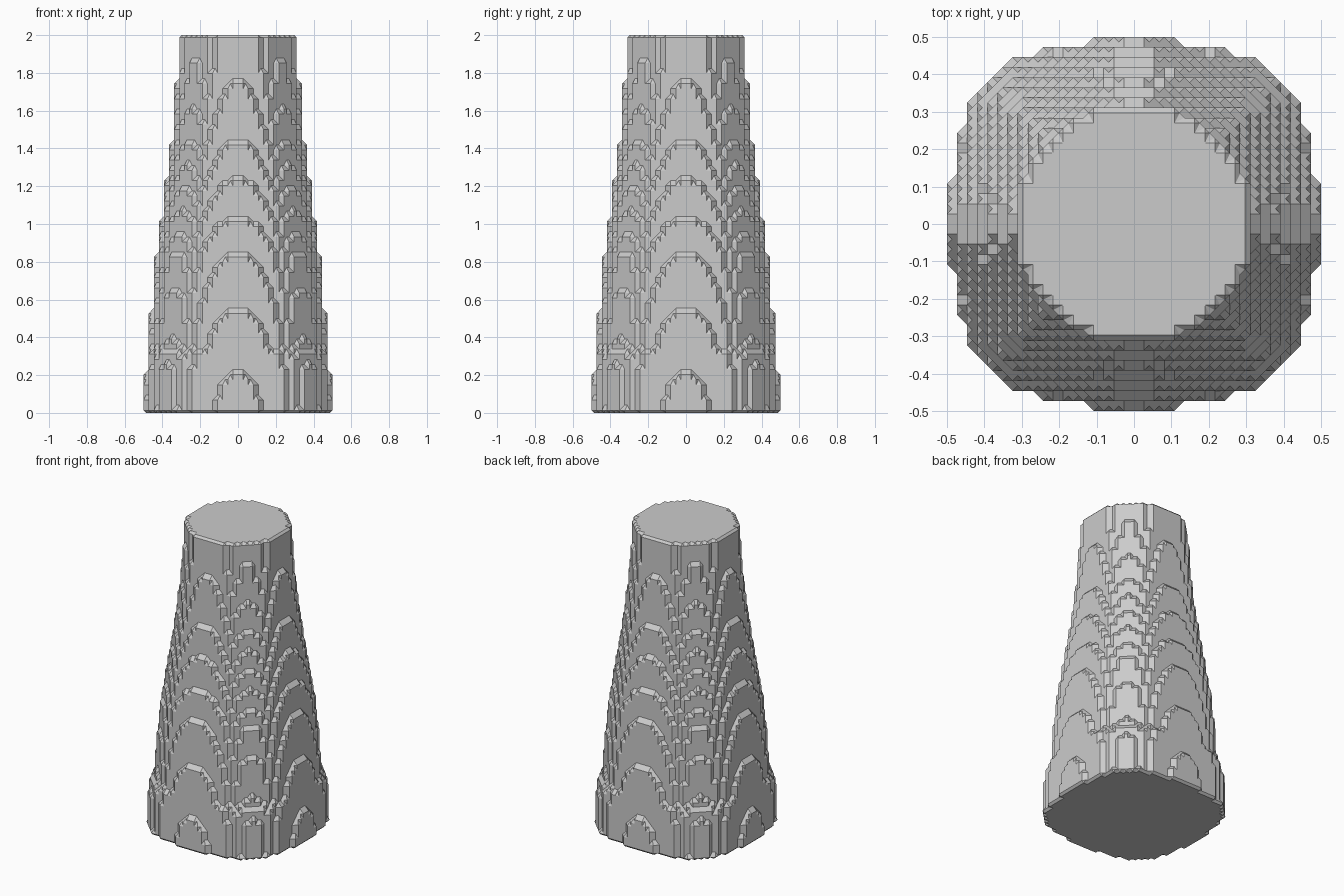
import bpy
import bmesh
from itertools import product
from mathutils import Vector

cube = bpy.data.objects.get("Cube")
if cube:
    bpy.data.objects.remove(cube, do_unlink=True)

LAYERS = 74
H = 2 / LAYERS      # grid step
REACH = 20          # half width of the grid in steps

# Height -> half width in steps, and height -> squareness exponent
TAPER = [(0, 18.14), (.22, 18), (.55, 17), (.85, 16), (1.04, 15),
         (1.24, 14), (1.44, 13), (1.77, 12), (2, 11.75)]
SQUARENESS = [(0, 2.9), (.33, 2.85), (.34, 2.35), (.7, 2.45), (1.15, 2.3), (2, 2.03)]


def lerp_table(table, z):
    for (z0, a), (z1, b) in zip(table, table[1:]):
        if z <= z1:
            return a + (b - a) * (z - z0) / (z1 - z0)
    return table[-1][1]


# Solid grid points: rounded-square layers that become round at the top
solid = set()
span = range(-REACH, REACH + 1)
for k in range(LAYERS):
    z = (k + .5) * H
    r, p = lerp_table(TAPER, z), lerp_table(SQUARENESS, z)
    solid.update((i, j, k) for i, j in product(span, span)
                 if (abs(i) / r) ** p + (abs(j) / r) ** p <= 1)

# The six sides of a grid cell, corners counter-clockwise from outside
sides = []
for axis, side in product(range(3), (0, 1)):
    ring = []
    for u, v in ((0, 0), (1, 0), (1, 1), (0, 1)):
        c = [0, 0, 0]
        c[axis], c[(axis + 1) % 3], c[(axis + 2) % 3] = side, u, v
        ring.append(tuple(c))
    sides.append(ring if side else ring[::-1])
corners = list(product((0, 1), repeat=3))


def cell_loops(cell):
    """Closed loops of edge midpoints separating solid from empty corners."""
    at = {c: tuple(a + b for a, b in zip(cell, c)) for c in corners}
    if len({at[c] in solid for c in corners}) == 1:
        return
    follow = {}
    for ring in sides:
        pts = [at[c] for c in ring]
        for n in range(4):
            if pts[n] in solid and pts[n - 1] not in solid:
                entry = tuple(a + b for a, b in zip(pts[n - 1], pts[n]))
                m = n
                while pts[(m + 1) % 4] in solid:
                    m += 1
                leave = zip(pts[m % 4], pts[(m + 1) % 4])
                follow[entry] = tuple(a + b for a, b in leave)
    while follow:
        start, nxt = follow.popitem()
        loop = [start]
        while nxt != start:
            loop.append(nxt)
            nxt = follow.pop(nxt)
        yield loop


# Skin the grid with chamfered steps
bm = bmesh.new()
verts = {}


def vert(key):
    if key not in verts:
        verts[key] = bm.verts.new(Vector((key[0], key[1], key[2] + 1)) * H / 2)
    return verts[key]


for cell in product(span, span, range(-1, LAYERS)):
    for loop in cell_loops(cell):
        bm.faces.new([vert(k) for k in loop])

# Merge the flat areas into clean faces
bmesh.ops.triangulate(bm, faces=bm.faces[:])
bmesh.ops.dissolve_limit(bm, angle_limit=.01, verts=bm.verts[:], edges=bm.edges[:])

mesh = bpy.data.meshes.new("stepped_column")
bm.to_mesh(mesh)
bm.free()
column = bpy.data.objects.new("stepped_column", mesh)
bpy.context.collection.objects.link(column)

# Plain grey stone
grey = bpy.data.materials.new("plain_grey")
grey.use_nodes = True
colour = (.6, .6, .6, 1)
grey.diffuse_color = colour
grey.node_tree.nodes["Principled BSDF"].inputs["Base Color"].default_value = colour
mesh.materials.append(grey)
